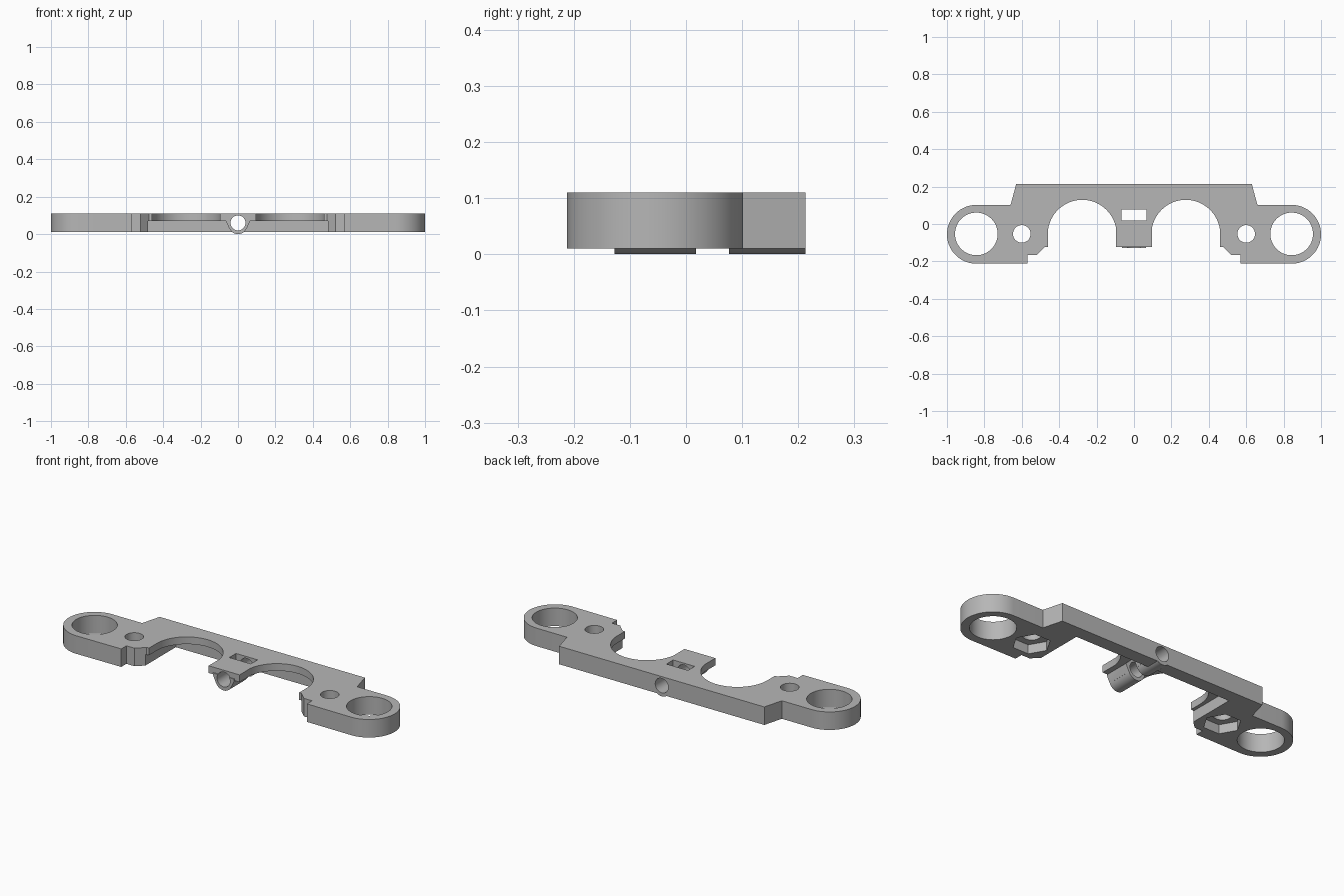
import bpy, bmesh
from math import pi, sin, cos
from mathutils import Matrix

if "Cube" in bpy.data.objects:
    bpy.data.objects.remove(bpy.data.objects["Cube"])

grey = bpy.data.materials.new("plain grey")
grey.use_nodes = True
grey.diffuse_color = (0.47, 0.47, 0.47, 1)
grey.node_tree.nodes["Principled BSDF"].inputs["Base Color"].default_value = (0.47, 0.47, 0.47, 1)

BOTTOM, TOP, LEDGE = 0.01, 0.11, 0.07
HOLE_Y = -0.053


def finish(name, bm):
    bmesh.ops.recalc_face_normals(bm, faces=bm.faces)
    mesh = bpy.data.meshes.new(name)
    bm.to_mesh(mesh)
    bm.free()
    mesh.materials.append(grey)
    obj = bpy.data.objects.new(name, mesh)
    bpy.context.collection.objects.link(obj)
    return obj


def extrude(name, points, vector):
    bm = bmesh.new()
    face = bm.faces.new([bm.verts.new(p) for p in points])
    new = bmesh.ops.extrude_face_region(bm, geom=[face])["geom"]
    bmesh.ops.translate(bm, vec=vector, verts=[v for v in new if isinstance(v, bmesh.types.BMVert)])
    return finish(name, bm)


def box(name, x0, x1, y0, y1, z0, z1):
    return extrude(name, [(x0, y0, z0), (x1, y0, z0), (x1, y1, z0), (x0, y1, z0)], (0, 0, z1 - z0))


def drum(name, x, y, radius, z0, z1, sides=72):
    pts = [(x + radius * cos(2 * pi * i / sides), y + radius * sin(2 * pi * i / sides), z0)
           for i in range(sides)]
    return extrude(name, pts, (0, 0, z1 - z0))


def arc(cx, cy, r, start, end, steps):
    angles = [start + (end - start) * i / steps for i in range(steps + 1)]
    return [(cx + r * cos(a), cy + r * sin(a)) for a in angles]


def combine(target, other, operation):
    mod = target.modifiers.new(operation, "BOOLEAN")
    mod.operation, mod.solver, mod.object = operation, "EXACT", other
    bpy.context.view_layer.objects.active = target
    bpy.ops.object.modifier_apply(modifier=mod.name)
    bpy.data.objects.remove(other)


# Plate outline: one half from the tongue round to the back edge, then mirrored
half = [(0.095, -0.122)]
half += arc(0.277, -0.055, 0.184, pi - 0.15, 0, 40)
half += [(0.461, -0.122), (0.475, -0.122), (0.52, -0.165), (0.57, -0.165), (0.57, -0.21)]
half += arc(0.843, -0.055, 0.157, -pi / 2, pi / 2, 40)
half += [(0.66, 0.102), (0.63, 0.213)]
outline = half + [(-x, y) for x, y in reversed(half)]
plate = extrude("mounting_plate", [(x, y, BOTTOM) for x, y in outline], (0, 0, TOP - BOTTOM))

# Rectangular pocket under the two arches, leaving a thin upper shelf
combine(plate, box("pocket", -0.48, 0.48, -0.15, 0.14, -0.1, LEDGE), "DIFFERENCE")

# Flared rib along the middle that carries the lengthwise bore
rib_half = [(0.065, 0.08), (0.065, 0.07), (0.047, 0.03)] + arc(0, 0.05, 0.05, -0.4, -pi / 2 + 0.1, 10)
profile = rib_half + [(-x, z) for x, z in reversed(rib_half)]
rib = extrude("rib", [(x, -0.127, z) for x, z in profile], (0, 0.34, 0))
combine(plate, rib, "UNION")

bore = drum("bore", 0, 0, 0.04, -0.5, 0.5)
bore.data.transform(Matrix.Translation((0, 0, 0.06)) @ Matrix.Rotation(pi / 2, 4, "X"))
combine(plate, bore, "DIFFERENCE")
combine(plate, box("nut_slot", -0.066, 0.066, 0.018, 0.077, -0.1, 0.2), "DIFFERENCE")

# End rings, screw holes and hexagonal nut traps on both sides
for side in (-1, 1):
    combine(plate, drum("ring_hole", side * 0.843, HOLE_Y, 0.114, -0.1, 0.2), "DIFFERENCE")
    combine(plate, drum("screw_hole", side * 0.6, HOLE_Y, 0.047, -0.1, 0.2), "DIFFERENCE")
    combine(plate, drum("nut_trap", side * 0.6, HOLE_Y, 0.095, -0.1, 0.06, 6), "DIFFERENCE")

bpy.ops.object.select_all(action="DESELECT")
plate.select_set(True)
bpy.context.view_layer.objects.active = plate
bpy.ops.object.shade_smooth_by_angle(angle=pi / 6)
